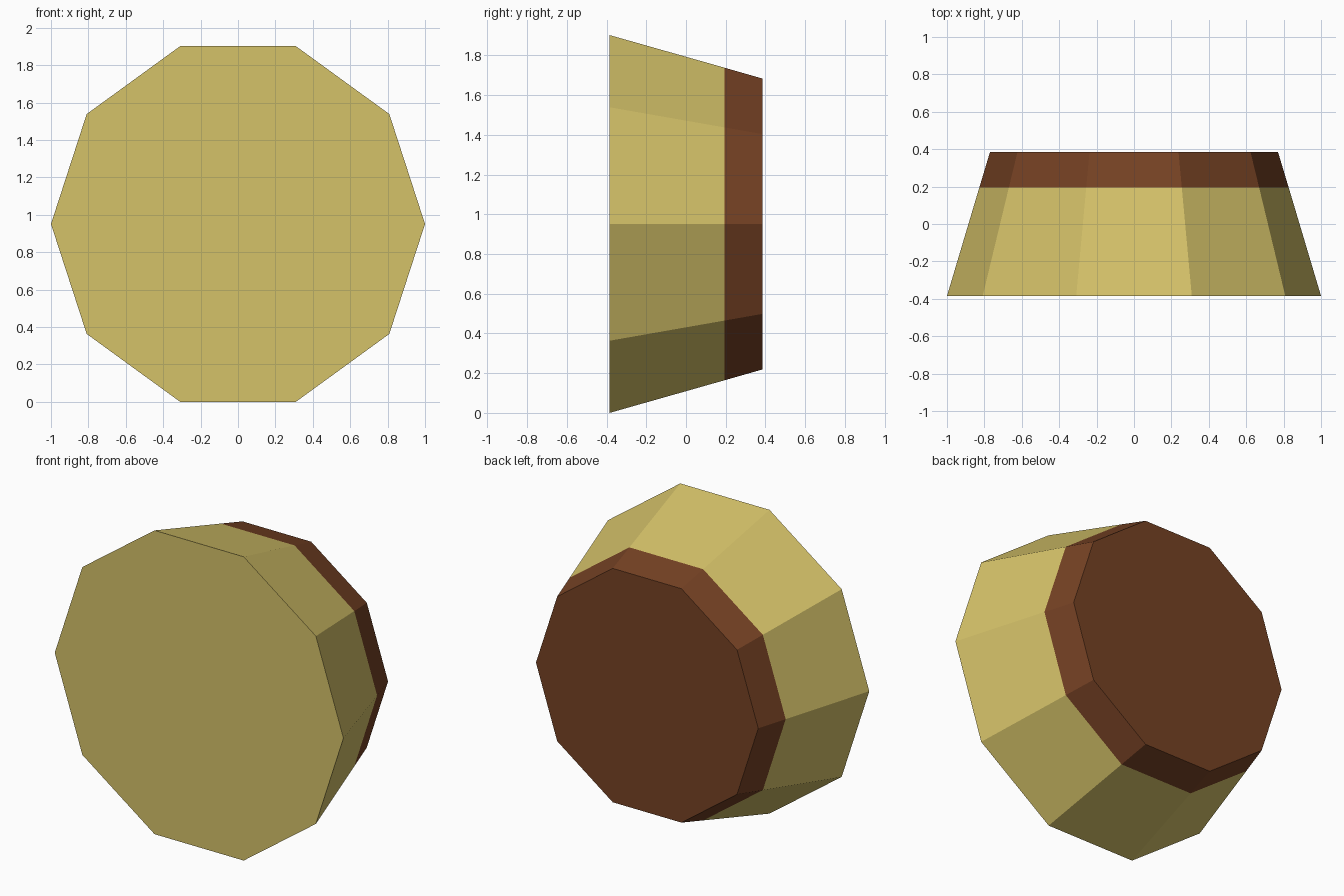
import bpy, bmesh, math

if "Cube" in bpy.data.objects:
    bpy.data.objects.remove(bpy.data.objects["Cube"])

SIDES = 10
CENTRE_Z = math.sin(math.radians(72))   # decagon rests on a flat edge
# (y, radius) of each ring from the wide front to the narrow back
FRONT, BAND, BACK = (-0.385, 1.0), (0.195, 0.827), (0.385, 0.77)


def flat_material(name, colour):
    mat = bpy.data.materials.new(name)
    mat.diffuse_color = (*colour, 1)
    mat.use_nodes = True
    mat.node_tree.nodes["Principled BSDF"].inputs["Base Color"].default_value = mat.diffuse_color
    return mat


straw = flat_material("straw_yellow", (0.665, 0.54, 0.141))
brown = flat_material("dark_brown", (0.18, 0.054, 0.0175))

# Tapered ten-sided body: three rings, joined by quads and capped at both ends
bm = bmesh.new()
rings = []
for y, radius in (FRONT, BAND, BACK):
    ring = []
    for i in range(SIDES):
        a = math.tau * i / SIDES
        ring.append(bm.verts.new((radius * math.cos(a), y,
                                  CENTRE_Z + radius * math.sin(a))))
    rings.append(ring)

for lower, upper in zip(rings, rings[1:]):
    for i in range(SIDES):
        j = (i + 1) % SIDES
        bm.faces.new((lower[i], lower[j], upper[j], upper[i]))
bm.faces.new(rings[0])
bm.faces.new(rings[-1])
bmesh.ops.recalc_face_normals(bm, faces=bm.faces)

# Brown on everything behind the band line
for face in bm.faces:
    face.material_index = int(face.calc_center_median().y > BAND[0])

mesh = bpy.data.meshes.new("tapered_plug")
bm.to_mesh(mesh)
bm.free()
mesh.materials.append(straw)
mesh.materials.append(brown)
bpy.context.collection.objects.link(bpy.data.objects.new("tapered_plug", mesh))
